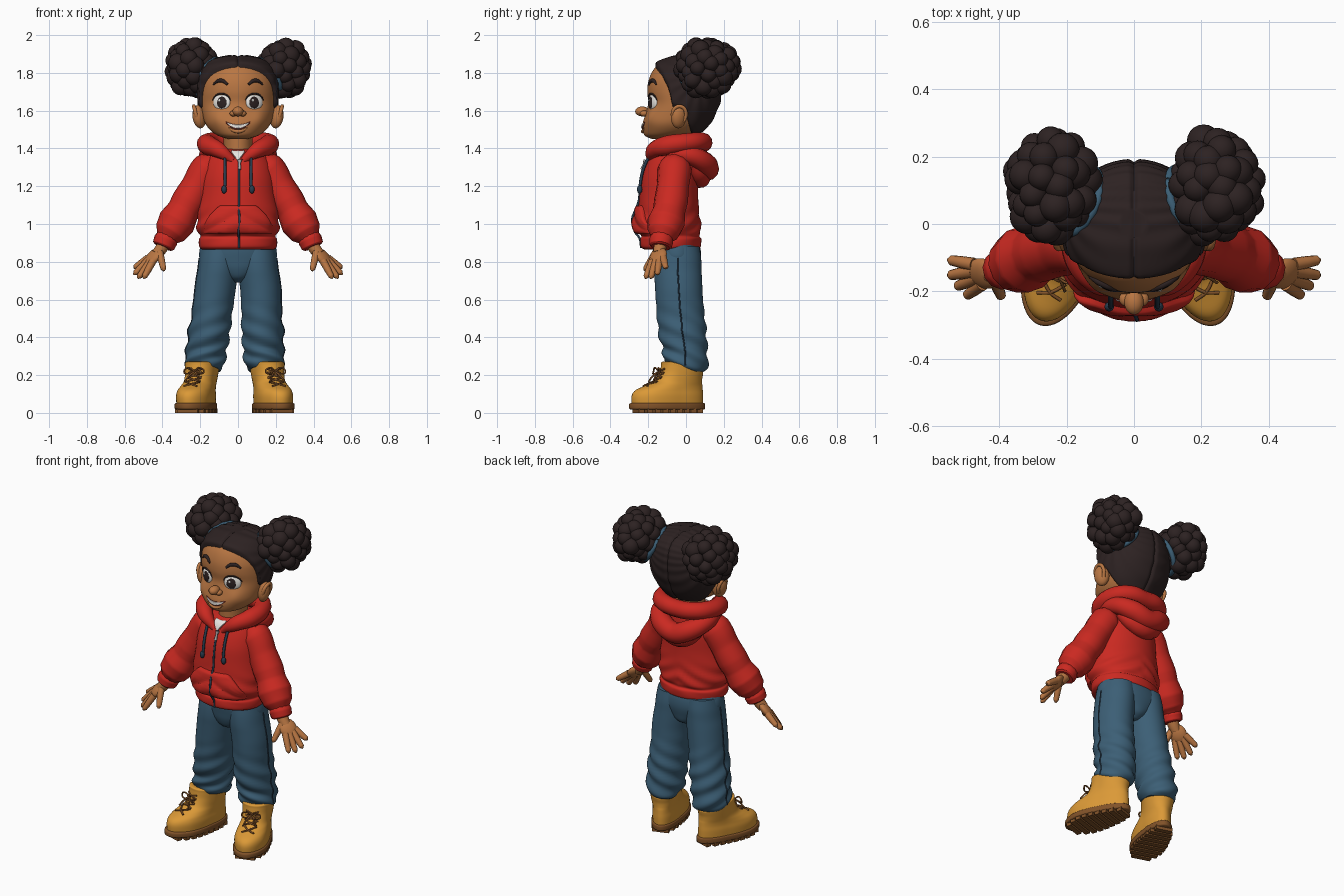
import bpy, bmesh, math, random
from math import sin, cos, pi, exp
from mathutils import Vector, Matrix
from mathutils.bvhtree import BVHTree

random.seed(4)
if "Cube" in bpy.data.objects:
    bpy.data.objects.remove(bpy.data.objects["Cube"])


def material(name, r, g, b):
    m = bpy.data.materials.new(name)
    m.use_nodes = True
    m.diffuse_color = (r, g, b, 1)
    m.node_tree.nodes["Principled BSDF"].inputs["Base Color"].default_value = (r, g, b, 1)
    return m


HAIR = material("dark_hair", .026, .016, .016)
SKIN = material("brown_skin", .48, .18, .055)
RED = material("red_fleece", .59, .022, .015)
DENIM = material("blue_denim", .045, .114, .18)
TAN = material("tan_leather", .71, .32, .038)
SOLE = material("brown_rubber", .22, .085, .022)
WHITE = material("white", .8, .78, .74)
NAVY = material("navy_cord", .022, .045, .075)
MOUTH = material("mouth_red", .17, .024, .017)
METAL = material("zip_metal", .4, .4, .4)
SIDES = (("left", 1), ("right", -1))


def clamp(v, a=0, b=1):
    return max(a, min(b, v))


def add(name, mesh, mat):
    mesh.materials.clear()
    mesh.materials.append(mat)
    mesh.shade_smooth()
    mesh.set_sharp_from_angle(angle=math.radians(50))
    ob = bpy.data.objects.new(name, mesh)
    bpy.context.collection.objects.link(ob)
    return ob


def from_bm(name, bm, mat):
    bmesh.ops.recalc_face_normals(bm, faces=bm.faces)
    mesh = bpy.data.meshes.new(name)
    bm.to_mesh(mesh)
    bm.free()
    return add(name, mesh, mat)


def spline(rows, n):
    """Catmull-Rom interpolation of number tuples."""
    out = []
    for i in range(len(rows) - 1):
        quad = [rows[clamp(i + k, 0, len(rows) - 1)] for k in (-1, 0, 1, 2)]
        for j in range(n):
            t = j / n
            out.append([b + t * ((c - a) + t * ((2*a - 5*b + 4*c - d) + t * (3*b - a - 3*c + d))) / 2
                        for a, b, c, d in zip(*quad)])
    return out + [list(rows[-1])]


def loft(name, rows, mat, warp=None, seg=64, n=5):
    """Skin horizontal rings: height, centre x, front y, back y, half width."""
    bm, rings = bmesh.new(), []
    for z, cx, f, b, rx in spline(rows, n):
        ring = []
        for k in range(seg):
            a = 2 * pi * k / seg
            p = Vector((cx + rx * cos(a), (f + b) / 2 + (b - f) / 2 * sin(a), z))
            ring.append(bm.verts.new(warp(p) if warp else p))
        rings.append(ring)
    for lo, hi in zip(rings, rings[1:]):
        for k in range(seg):
            bm.faces.new((lo[k-1], lo[k], hi[k], hi[k-1]))
    bm.faces.new(rings[0])
    bm.faces.new(rings[-1])
    return from_bm(name, bm, mat)


def tube(name, pts, radii, mat):
    """Round sweep through points with a radius at each."""
    cu = bpy.data.curves.new(name, 'CURVE')
    cu.dimensions, cu.bevel_depth, cu.bevel_resolution = '3D', 1, 4
    cu.use_fill_caps, cu.resolution_u = True, 8
    sp = cu.splines.new('BEZIER')
    sp.bezier_points.add(len(pts) - 1)
    for i, (bp, p) in enumerate(zip(sp.bezier_points, pts)):
        bp.co = p
        bp.radius = radii[i] if isinstance(radii, (list, tuple)) else radii
        bp.handle_left_type = bp.handle_right_type = 'AUTO'
    tmp = bpy.data.objects.new("tmp", cu)
    bpy.context.collection.objects.link(tmp)
    mesh = bpy.data.meshes.new_from_object(tmp.evaluated_get(bpy.context.evaluated_depsgraph_get()))
    bpy.data.objects.remove(tmp)
    return add(name, mesh, mat)


def ball(name, loc, radii, mat, rot=Matrix()):
    bm = bmesh.new()
    m = Matrix.Translation(loc) @ rot.to_4x4() @ Matrix.Diagonal((*radii, 1))
    bmesh.ops.create_uvsphere(bm, u_segments=28, v_segments=18, radius=1, matrix=m)
    return from_bm(name, bm, mat)


def tree_of(ob):
    me = ob.data
    return BVHTree.FromPolygons([v.co for v in me.vertices], [p.vertices for p in me.polygons])


def probe(tree, x, z, off=0):
    """Point on the front of a surface, lifted along its normal."""
    loc, nor, _, _ = tree.ray_cast(Vector((x, -2, z)), Vector((0, 1, 0)))
    return loc + nor * off


def patch(name, tree, x0, x1, top, bot, off, mat, n=24):
    """Thin padded plate lying on a surface between two curves."""
    bm, grid = bmesh.new(), []
    for i in range(n + 1):
        u, col = 2 * i / n - 1, []
        x = x0 + (x1 - x0) * i / n
        for j in range(n + 1):
            v = 2 * j / n - 1
            lift = (off + .003) * (1 - u**12) * (1 - v**12) - .003
            col.append(bm.verts.new(probe(tree, x, bot(x) + (top(x) - bot(x)) * j / n, lift)))
        grid.append(col)
    for a, b in zip(grid, grid[1:]):
        for j in range(n):
            bm.faces.new((a[j], b[j], b[j+1], a[j+1]))
    return from_bm(name, bm, mat)


# Head, with cheek bulges and shallow eye sockets
head_rows = [(1.45, 0, -.18, -.05, .05), (1.465, 0, -.215, 0, .10), (1.49, 0, -.228, .07, .14),
             (1.53, 0, -.23, .11, .172), (1.58, 0, -.215, .14, .188), (1.64, 0, -.2, .165, .198),
             (1.70, 0, -.205, .175, .2), (1.76, 0, -.198, .175, .195), (1.82, 0, -.17, .16, .17),
             (1.86, 0, -.12, .12, .12), (1.878, 0, -.04, .04, .04)]


def face_shape(p):
    if p.y < 0:
        def bump(x, z, w):
            return exp(-((abs(p.x) - x)**2 + (p.z - z)**2) / w**2)
        p.y += .008 * bump(.09, 1.65, .04) - .014 * bump(.12, 1.565, .04)
    return p


head = tree_of(loft("head", head_rows, SKIN, face_shape))
loft("neck", [(1.33, 0, -.14, .05, .08), (1.4, 0, -.14, .05, .075), (1.5, 0, -.14, .05, .08)], SKIN)

# Hair cap that dips under the skin along the hairline
line = [(-.165, 1.835), (-.12, 1.775), (-.09, 1.71), (-.07, 1.62), (0, 1.58), (.03, 1.475)]


def hair_shape(p):
    h = line[0][1] if p.y < line[0][0] else line[-1][1]
    for (a, za), (b, zb) in zip(line, line[1:]):
        if a <= p.y < b:
            h = za + (zb - za) * (p.y - a) / (b - a)
    lift = clamp((p.z - h) * .6, -.025, .016)
    if lift > 0:
        lift += .002 * sin(18 * math.atan2(p.y - .07, p.z - 1.78)) - .01 * exp(-(p.x / .008)**2)
    return p + (p - Vector((0, -.01, 1.67))).normalized() * lift


loft("hair", head_rows, HAIR, hair_shape, seg=160, n=8)

for side, s in SIDES:
    # Curly buns and their ties
    core = Vector((.243 * s, .112, 1.828))
    bm = bmesh.new()
    bmesh.ops.create_icosphere(bm, subdivisions=3, radius=.11, matrix=Matrix.Translation(core))
    count = 52
    for i in range(count):
        c = 1 - 2 * (i + .5) / count
        r, a = math.sqrt(1 - c * c), i * 2.39996 + random.uniform(-.15, .15)
        d = Vector((.105 * r * cos(a), .134 * r * sin(a), .117 * c)) * random.uniform(.9, 1.06)
        bmesh.ops.create_icosphere(bm, subdivisions=3, radius=random.uniform(.04, .053),
                                   matrix=Matrix.Translation(core + d))
    from_bm(side + "_hair_bun", bm, HAIR)
    axis = Vector((.25 * s, .11, .15)).normalized()
    u = axis.orthogonal().normalized()
    v = axis.cross(u)
    mid = Vector((.163 * s, .068, 1.78))
    tube(side + "_hair_tie", [mid + .103 * (u * cos(k * pi / 8) + v * sin(k * pi / 8)) for k in range(17)], .014, DENIM)
    # Ears
    ball(side + "_ear", (.205 * s, -.038, 1.568), (.033, .044, .062), SKIN,
         Matrix.Rotation(.5 * s, 3, 'Z') @ Matrix.Rotation(.15 * s, 3, 'Y'))
    tube(side + "_ear_rim", [(.222 * s + .012 * s * sin(a), -.035 - .036 * cos(a), 1.578 + .046 * sin(a))
                             for a in (-1, 0, 1, 2, 3, 4)], .01, SKIN)
    # Eyes, lashes and brows
    ex, ez = .086 * s, 1.645
    out = (probe(head, ex, ez, 1) - probe(head, ex, ez)).normalized()
    turn = out.to_track_quat('-Y', 'Z').to_matrix()
    ball(side + "_eye", probe(head, ex, ez), (.049, .016, .045), WHITE, turn)
    ball(side + "_iris", probe(head, ex * .95, ez - .002, .011), (.029, .007, .031), HAIR, turn)
    ball(side + "_eye_glint", probe(head, ex * .95 - .01, ez + .012, .016), (.007, .003, .007), WHITE, turn)
    tube(side + "_lash", [probe(head, ex + .049 * cos(a), ez + .045 * sin(a), .004)
                          for a in (.2, .8, 1.57, 2.3, 2.9)], [.002, .004, .005, .004, .002], HAIR)
    tube(side + "_brow", [probe(head, x * s, z, .002) for x, z in ((.055, 1.738), (.08, 1.757), (.105, 1.757), (.13, 1.738))],
         [.006, .01, .01, .004], HAIR)
    ball(side + "_nostril", (.025 * s, -.222, 1.585), (.019, .022, .016), SKIN)

# Nose and smiling mouth
ball("nose", (0, -.232, 1.596), (.029, .037, .026), SKIN)
patch("mouth", head, -.07, .07, lambda x: 1.528 + 3.6 * x * x, lambda x: 1.498 + 9 * x * x, .003, MOUTH)
patch("teeth", head, -.06, .06, lambda x: 1.526 + 3.6 * x * x, lambda x: 1.505 + 8.4 * x * x, .006, WHITE)
tube("lower_lip", [probe(head, x, 1.49 + 8 * x * x, .001) for x in (-.05, -.025, 0, .025, .05)],
     [.003, .008, .01, .008, .003], SKIN)


# Hoodie body with soft folds above the waistband
def fleece_folds(p):
    k = exp(-((p.z - 1.0) / .07)**2) * .006 * sin(p.z * 70 + 5 * abs(p.x) * 8)
    return p + Vector((p.x, p.y + .08, 0)).normalized() * k


body = tree_of(loft("hoodie_body", [
    (.865, 0, -.22, .065, .19), (.88, 0, -.24, .078, .205), (.92, 0, -.24, .08, .207), (.935, 0, -.234, .07, .2),
    (.96, 0, -.258, .078, .214), (1.01, 0, -.264, .075, .218), (1.08, 0, -.252, .068, .213), (1.16, 0, -.245, .064, .2),
    (1.25, 0, -.235, .065, .19), (1.33, 0, -.208, .06, .17), (1.38, 0, -.18, .05, .13), (1.4, 0, -.12, .02, .07)],
    RED, fleece_folds))
patch("pocket", body, -.185, .185, lambda x: 1.1 - max(0, abs(x) - .1) * 1.3, lambda x: .948, .02, RED)
patch("shirt", body, -.036, .036, lambda x: 1.388, lambda x: 1.33 + abs(x) * 1.4, .006, WHITE)
tube("zip", [probe(body, .005, z, .002 + .018 * exp(-((z - 1.02) / .075)**4))
             for z in (.875, .92, .97, 1.02, 1.07, 1.12, 1.2, 1.28, 1.34)], .006, NAVY)
tube("zip_pull", [probe(body, .008, z, .009) for z in (1.335, 1.315, 1.285)], [.012, .006, .009], METAL)


def drape(name, half, radii):
    """Mirrored roll of cloth around the neck; the last point is the centre back."""
    pts = half + [(-x, y, z) for x, y, z in half[-2::-1]]
    tube(name, pts, radii + radii[-2::-1], RED)


drape("hood_rim", [(.025, -.19, 1.335), (.1, -.17, 1.39), (.155, -.1, 1.415), (.16, 0, 1.43), (.1, .075, 1.435), (0, .09, 1.43)],
      [.018, .042, .053, .05, .05, .05])
drape("hood_fold", [(.15, -.09, 1.375), (.155, .03, 1.36), (.09, .1, 1.32), (0, .115, 1.29)], [.035, .05, .06, .06])
drape("hood_tip", [(.13, .03, 1.32), (.075, .065, 1.27), (0, .075, 1.245)], [.03, .05, .055])

for side, s in SIDES:
    # Cords
    cord = [probe(body, .066 * s, z, .012) for z in (1.37, 1.33, 1.27, 1.2)]
    tube(side + "_cord", cord, .008, NAVY)
    ball(side + "_cord_knot", probe(body, .07 * s, 1.182, .013), (.014, .014, .022), NAVY)

    def flip(*pts):
        return [Vector((x * s, y, z)) for x, y, z in pts]

    # Sleeves and cuffs
    tube(side + "_sleeve", flip((.1, -.06, 1.33), (.16, -.06, 1.29), (.215, -.07, 1.2), (.262, -.08, 1.12), (.29, -.09, 1.07),
                                (.325, -.105, 1.01), (.36, -.12, .955), (.378, -.127, .925)),
         [.06, .09, .085, .09, .086, .1, .085, .058], RED)
    tube(side + "_cuff", flip((.37, -.124, .94), (.382, -.13, .915), (.394, -.135, .885), (.397, -.136, .878)),
         [.055, .064, .06, .05], RED)
    # Hands
    tube(side + "_wrist", flip((.38, -.13, .91), (.41, -.14, .865), (.43, -.145, .84)), [.036, .033, .03], SKIN)
    wide, along = flip((-.035, -.07, -.02), (.69, -.1, -.71))
    flat = wide.cross(along).normalized()
    wide = along.cross(flat).normalized()
    along.normalize()
    ball(side + "_palm", flip((.446, -.147, .828))[0], (.058, .05, .025), SKIN, Matrix((along, wide, flat)).transposed())
    for finger, base, tip in (("index", (.45, -.178, .805), (.5, -.215, .712)), ("middle", (.465, -.16, .802), (.53, -.187, .712)),
                              ("ring", (.475, -.14, .808), (.552, -.153, .732)), ("little", (.475, -.12, .82), (.552, -.106, .766)),
                              ("thumb", (.415, -.16, .85), (.392, -.22, .752))):
        a, b = flip(base, tip)
        tube(f"{side}_{finger}_finger", [a, a.lerp(b, .5), a.lerp(b, .88), b], [.02, .018, .015, .005], SKIN)

    # Trouser legs: baggy, creased low down, hem higher in front; the stance is slightly uneven
    def creases(p):
        k = clamp((.62 - p.z) / .2) * .007 * sin(p.z * 62 + 3 * math.atan2(p.y, p.x * s - .15))
        p += Vector((p.x - .15 * s, p.y, 0)).normalized() * k
        if s > 0:
            p.x -= .035 * clamp((.65 - p.z) / .35)
        p.z += clamp((.36 - p.z) / .12) * .2 * (.08 - p.y)
        return p

    leg = [(.21, .172, -.1, .085, .08), (.235, .174, -.118, .11, .1), (.28, .173, -.122, .115, .107), (.34, .164, -.125, .112, .106),
           (.42, .153, -.145, .108, .11), (.5, .14, -.153, .1, .106), (.6, .127, -.16, .09, .107), (.7, .114, -.166, .085, .108),
           (.76, .106, -.17, .082, .106), (.82, .1, -.168, .08, .105), (.88, .095, -.16, .07, .1)]
    loft(side + "_trouser_leg", [(z, x * s, f, b, r) for z, x, f, b, r in leg], DENIM, creases)
    tube(side + "_leg_seam", [creases(Vector(((x + r) * s, (f + b) / 2, z))) for z, x, f, b, r in spline(leg[1:-1], 4)], .004, NAVY)
    foot = .148 if s > 0 else .184
    loft(side + "_sock", [(.15, foot * s, -.06, .06, .06), (.19, foot * s, -.07, .078, .07), (.24, foot * s, -.07, .082, .074)], HAIR)

    # Boots, built pointing forward and then turned out
    def last(p):
        p.x *= 1.15 - .2 * clamp((p.y + .2) / .15)
        p.y *= 1.04
        if p.z > .14:
            p.z -= (p.z - .14) * 2.2 * clamp(p.y + .1)
        return p

    upper = loft("boot_upper", [(.045, 0, -.288, .09, .085), (.09, 0, -.288, .09, .087), (.12, 0, -.268, .088, .084),
                                (.145, 0, -.215, .086, .082), (.17, 0, -.165, .084, .082), (.21, 0, -.138, .084, .086),
                                (.25, 0, -.13, .088, .09), (.268, 0, -.128, .088, .09), (.272, 0, -.115, .075, .076)], TAN, last)
    front = tree_of(upper)
    parts = [upper, loft("boot_sole", [(.018, 0, -.293, .095, .086), (.024, 0, -.302, .1, .092), (.046, 0, -.302, .1, .092),
                                       (.052, 0, -.293, .095, .086)], SOLE, last)]
    bm = bmesh.new()
    for i in range(9):
        y = -.265 + i * .041
        half = last(Vector((.088 * math.sqrt(1 - ((y + .1) / .2)**2), y, 0))).x
        bmesh.ops.create_cube(bm, size=1, matrix=Matrix.Translation((0, y, .012)) @ Matrix.Diagonal((2 * half, .03, .024, 1)))
    parts.append(from_bm("boot_tread", bm, SOLE))
    for i in range(4):
        z = .15 + i * .024
        for e in (1, -1):
            parts.append(tube("boot_lace", [probe(front, x * e, z + x * .3, .003) for x in (-.036, 0, .036)], .005, SOLE))
    knot = probe(front, 0, .215, .01)
    for e in (1, -1):
        for shape in (((0, 0), (.03, .02), (.055, 0), (.03, -.012), (0, 0)), ((0, 0), (.025, -.025), (.04, -.055))):
            parts.append(tube("boot_bow", [knot + Vector((x * e, -.012 * (x > 0) - abs(min(z, 0)) * .6, z)) for x, z in shape], .0045, SOLE))
    for ob in parts:
        ob.name = side + "_" + ob.name.split(".")[0]
        ob.location, ob.rotation_euler = (foot * s, 0, 0), (0, 0, .31 * s)

# Trouser seat
loft("trouser_seat", [(.69, 0, -.09, .02, .04), (.715, 0, -.135, .055, .08), (.76, 0, -.158, .07, .15),
                      (.81, 0, -.168, .08, .2), (.86, 0, -.175, .078, .204), (.91, 0, -.175, .065, .19)], DENIM)
